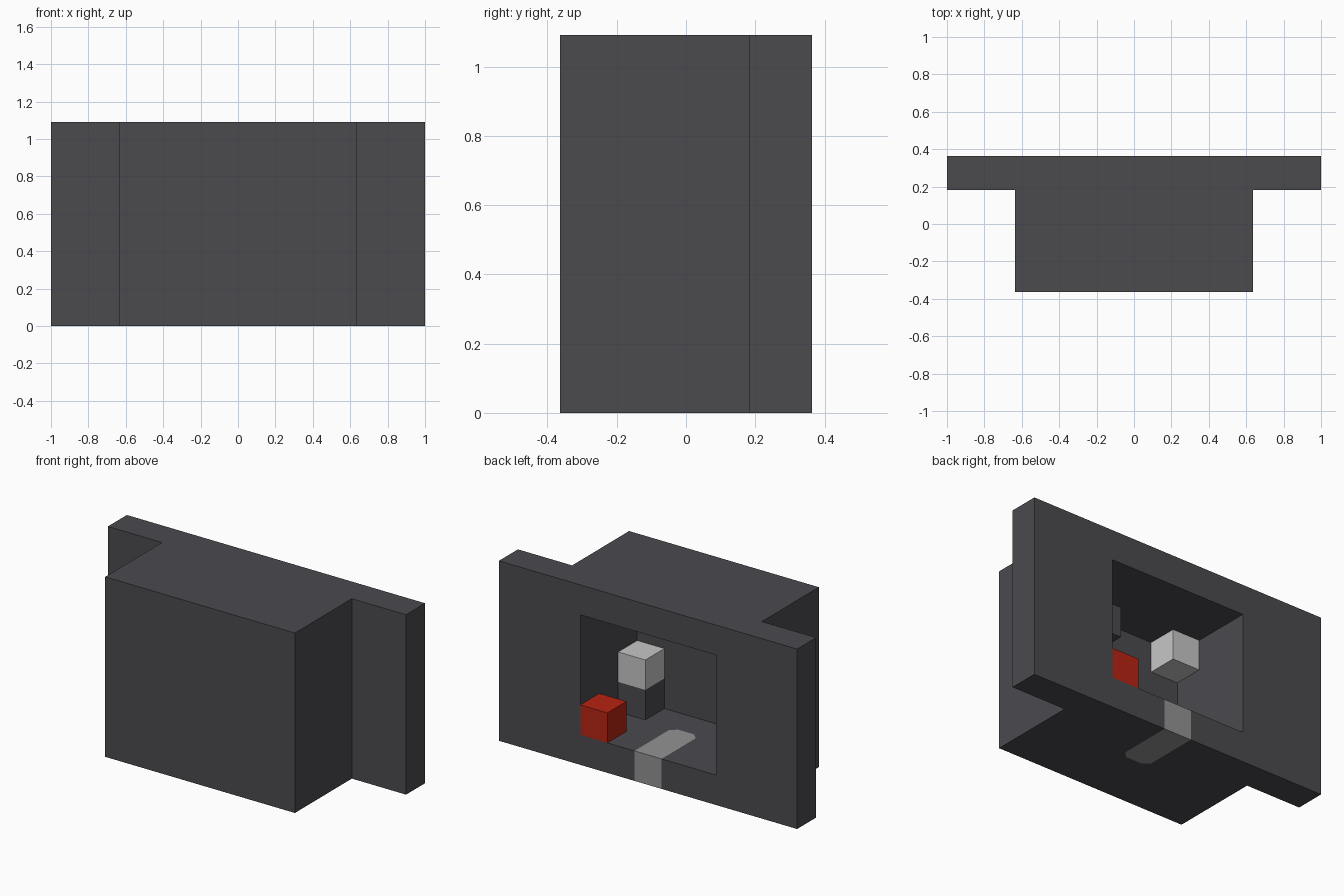
import bpy, bmesh

cube = bpy.data.objects.get("Cube")
if cube:
    bpy.data.objects.remove(cube, do_unlink=True)

U = 2 / 11  # one block


def material(name, color):
    m = bpy.data.materials.new(name)
    m.use_nodes = True
    m.diffuse_color = (*color, 1)
    m.node_tree.nodes["Principled BSDF"].inputs["Base Color"].default_value = (*color, 1)
    return m


charcoal = material("charcoal", (0.07, 0.07, 0.078))
white = material("white", (0.57, 0.57, 0.57))
grey = material("grey", (0.29, 0.29, 0.29))
red = material("red", (0.47, 0.017, 0.006))


def prism(name, outline, z0, z1, mat):
    """Extrude an outline, all in block units."""
    bm = bmesh.new()
    face = bm.faces.new([bm.verts.new((x * U, y * U, z0 * U)) for x, y in outline])
    top = bmesh.ops.extrude_face_region(bm, geom=[face])["geom"]
    verts = [v for v in top if isinstance(v, bmesh.types.BMVert)]
    bmesh.ops.translate(bm, verts=verts, vec=(0, 0, (z1 - z0) * U))
    bmesh.ops.recalc_face_normals(bm, faces=bm.faces)
    mesh = bpy.data.meshes.new(name)
    bm.to_mesh(mesh)
    bm.free()
    mesh.materials.append(mat)
    obj = bpy.data.objects.new(name, mesh)
    bpy.context.collection.objects.link(obj)
    return obj


def rect(x0, x1, y0, y1):
    return [(x0, y0), (x1, y0), (x1, y1), (x0, y1)]


def cut(target, cutter):
    mod = target.modifiers.new("cut", 'BOOLEAN')
    mod.operation, mod.solver, mod.object = 'DIFFERENCE', 'EXACT', cutter
    bpy.context.view_layer.objects.active = target
    bpy.ops.object.modifier_apply(modifier=mod.name)
    bpy.data.objects.remove(cutter, do_unlink=True)


def path_outline(back):
    # Strip with clipped inner corners
    c = 0.2
    return [(-.5, c), (-.5 + c, 0), (.5 - c, 0), (.5, c), (.5, back), (-.5, back)]


# Housing: wide back slab joined to a deep front block
half = [(3.5, -2), (3.5, 1), (5.5, 1), (5.5, 2)]
shell = prism("housing", half + [(-x, y) for x, y in reversed(half)], 0, 6, charcoal)
cut(shell, prism("chamber_cutter", rect(-2.5, 2.5, -1, 3), 1, 5, charcoal))
cut(shell, prism("path_cutter", path_outline(3), -1, 2, charcoal))

# Entrance path set into the floor
prism("entrance_path", path_outline(2), 0, 1, grey)

# Blocks inside the chamber: name, x, y, z of the low corner, material
for name, x, y, z, mat in [
    ("red_block", 1.5, 1, 1, red),
    ("pedestal", 1.5, -1, 1, charcoal),
    ("pedestal_block", 1.5, -1, 2, white),
    ("ceiling_block", 0.5, -1, 4, charcoal),
    ("upper_white_block", -2.5, -1, 4, white),
]:
    prism(name, rect(x, x + 1, y, y + 1), z, z + 1, mat)
